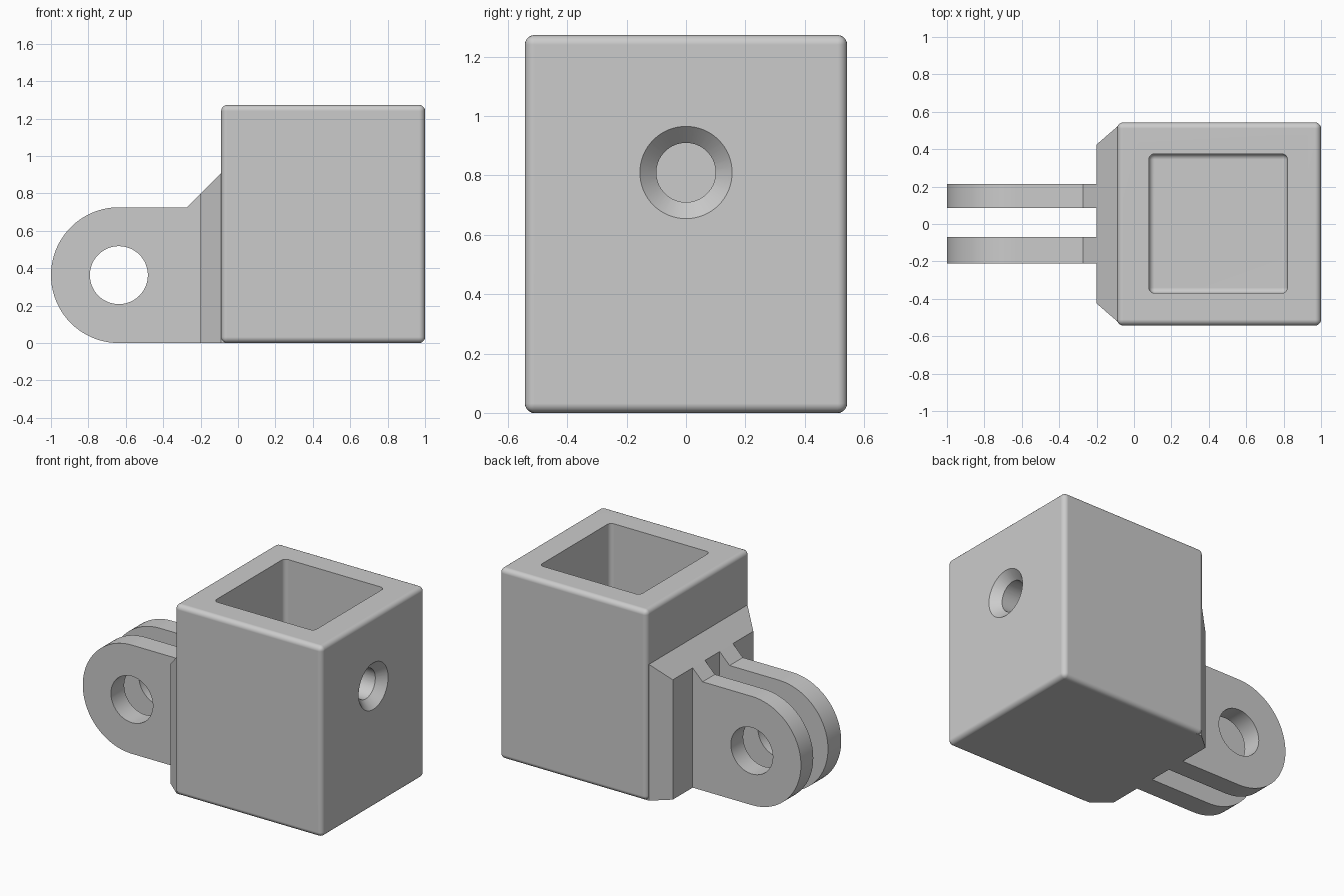
import bpy, bmesh, math
from mathutils import Matrix, Vector

old = bpy.data.objects.get("Cube")
if old:
    bpy.data.objects.remove(old, do_unlink=True)

grey = bpy.data.materials.new("plain grey")
grey.use_nodes = True
grey.diffuse_color = (0.6, 0.6, 0.6, 1)
grey.node_tree.nodes["Principled BSDF"].inputs["Base Color"].default_value = (0.6, 0.6, 0.6, 1)


def add_object(name, bm):
    bmesh.ops.recalc_face_normals(bm, faces=bm.faces)
    mesh = bpy.data.meshes.new(name)
    bm.to_mesh(mesh)
    bm.free()
    mesh.materials.append(grey)
    obj = bpy.data.objects.new(name, mesh)
    bpy.context.collection.objects.link(obj)
    return obj


def rounded_box(name, low, high, radius):
    low, high = Vector(low), Vector(high)
    bm = bmesh.new()
    bmesh.ops.create_cube(bm, size=1)
    for v in bm.verts:
        v.co = (low + high) / 2 + v.co * (high - low)
    bmesh.ops.bevel(bm, geom=bm.edges[:], offset=radius, segments=5,
                    profile=0.5, affect='EDGES')
    return add_object(name, bm)


def cone(name, center, axis, r1, r2, depth):
    bm = bmesh.new()
    turn = Matrix.Rotation(math.pi / 2, 4, axis)
    bmesh.ops.create_cone(bm, cap_ends=True, segments=64, radius1=r1, radius2=r2,
                          depth=depth, matrix=Matrix.Translation(center) @ turn)
    return add_object(name, bm)


def prism(name, outline, y0, y1):
    # Extrude an outline in x and z along y
    bm = bmesh.new()
    face = bm.faces.new([bm.verts.new((x, y0, z)) for x, z in outline])
    out = bmesh.ops.extrude_face_region(bm, geom=[face])
    verts = [g for g in out["geom"] if isinstance(g, bmesh.types.BMVert)]
    bmesh.ops.translate(bm, verts=verts, vec=(0, y1 - y0, 0))
    return add_object(name, bm)


def cut(obj, cutter):
    mod = obj.modifiers.new("cut", 'BOOLEAN')
    mod.operation = 'DIFFERENCE'
    mod.solver = 'EXACT'
    mod.object = cutter
    bpy.context.view_layer.objects.active = obj
    bpy.ops.object.modifier_apply(modifier=mod.name)
    bpy.data.objects.remove(cutter, do_unlink=True)


def finish(obj):
    bpy.ops.object.select_all(action='DESELECT')
    obj.select_set(True)
    bpy.context.view_layer.objects.active = obj
    bpy.ops.object.shade_smooth_by_angle(angle=math.radians(30))
    mod = obj.modifiers.new("even shading", 'WEIGHTED_NORMAL')
    mod.keep_sharp = True


# Square socket, open at the top, with a countersunk screw hole
socket = rounded_box("socket", (-0.09, -0.543, 0), (1, 0.543, 1.273), 0.032)
cut(socket, rounded_box("pocket_cutter", (0.08, -0.37, 0.18), (0.82, 0.375, 1.6), 0.03))
cut(socket, cone("screw_cutter", (0.91, 0, 0.81), 'Y', 0.1, 0.1, 0.3))
cut(socket, cone("countersink_cutter", (0.972, 0, 0.81), 'Y', 0.095, 0.16, 0.065))
finish(socket)

# Tapered mounting block with a sloping top
bm = bmesh.new()
rings = [(-0.2, 0.425, 0.8), (-0.09, 0.52, 0.91), (-0.05, 0.52, 0.91)]
loops = [[bm.verts.new((x, y, z)) for y, z in ((-w, 0), (w, 0), (w, top), (-w, top))]
         for x, w, top in rings]
for a, b in zip(loops, loops[1:]):
    for i in range(4):
        j = (i + 1) % 4
        bm.faces.new((a[i], a[j], b[j], b[i]))
bm.faces.new(loops[0])
bm.faces.new(loops[-1])
finish(add_object("mounting_block", bm))

# Pair of rounded lugs, each with a pivot hole
cx, cz, radius = -0.637, 0.363, 0.363
arc = [(cx + radius * math.cos(a), cz + radius * math.sin(a))
       for a in (math.pi / 2 + math.pi * i / 40 for i in range(41))]
outline = arc + [(-0.19, 0), (-0.19, 0.81), (-0.273, 2 * radius)]
for name, y0, y1 in (("left_lug", 0.085, 0.215), ("right_lug", -0.21, -0.07)):
    lug = prism(name, outline, y0, y1)
    cut(lug, cone("pivot_cutter", (cx, (y0 + y1) / 2, cz), 'X', 0.155, 0.155, 0.3))
    finish(lug)
